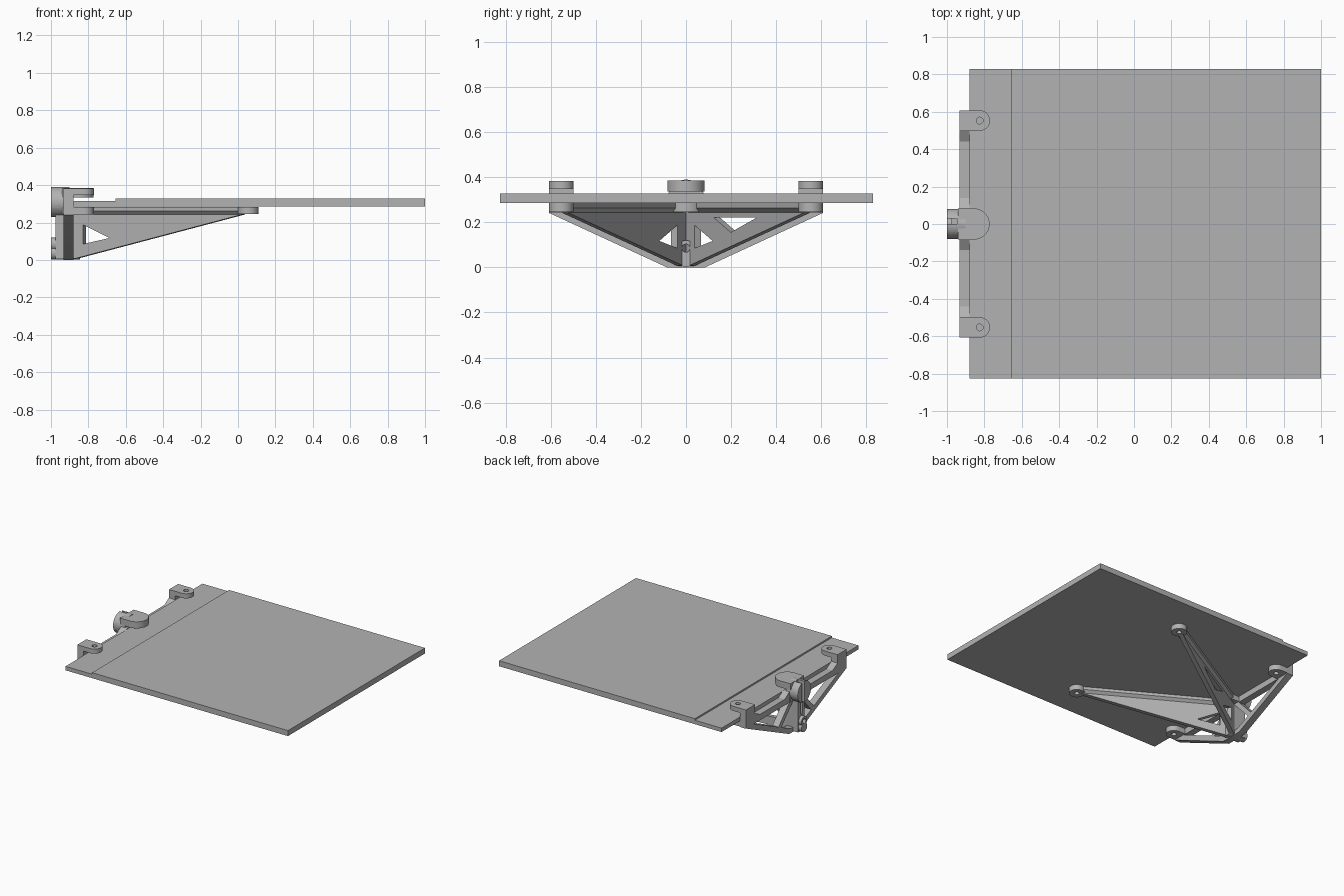
import bpy, bmesh, math
from mathutils import Vector, Matrix

if "Cube" in bpy.data.objects:
    bpy.data.objects.remove(bpy.data.objects["Cube"])

grey = bpy.data.materials.new("plain grey")
grey.use_nodes = True
COLOUR = (0.45, 0.45, 0.45, 1)
grey.diffuse_color = COLOUR
grey.node_tree.nodes["Principled BSDF"].inputs["Base Color"].default_value = COLOUR

PLANES = {
    "xy": Matrix(((1, 0, 0, 0), (0, 1, 0, 0), (0, 0, 1, 0), (0, 0, 0, 1))),
    "xz": Matrix(((1, 0, 0, 0), (0, 0, 1, 0), (0, 1, 0, 0), (0, 0, 0, 1))),
    "yz": Matrix(((0, 0, 1, 0), (1, 0, 0, 0), (0, 1, 0, 0), (0, 0, 0, 1))),
}


def prism(name, plane, points, low, high, place=None):
    """Extrude a flat outline along the third axis."""
    bm = bmesh.new()
    face = bm.faces.new([bm.verts.new((a, b, low)) for a, b in points])
    top = bmesh.ops.extrude_face_region(bm, geom=[face])["geom"]
    verts = [v for v in top if isinstance(v, bmesh.types.BMVert)]
    bmesh.ops.translate(bm, verts=verts, vec=(0, 0, high - low))
    bm.transform((place or Matrix()) @ PLANES[plane])
    bmesh.ops.recalc_face_normals(bm, faces=bm.faces)
    mesh = bpy.data.meshes.new(name)
    bm.to_mesh(mesh)
    bm.free()
    mesh.materials.append(grey)
    obj = bpy.data.objects.new(name, mesh)
    bpy.context.collection.objects.link(obj)
    return obj


def rect(a0, a1, b0, b1):
    return [(a0, b0), (a1, b0), (a1, b1), (a0, b1)]


def arc(a, b, r, start=0, end=360, n=32):
    full = end - start == 360
    steps = n if full else n + 1
    angles = [math.radians(start + (end - start) * i / n) for i in range(steps)]
    return [(a + r * math.cos(t), b + r * math.sin(t)) for t in angles]


def tab(x0, xc, y, r):
    """Outline of a tab with a rounded front end."""
    return [(x0, y - r)] + arc(xc, y, r, -90, 90, 16) + [(x0, y + r)]


def strut(p, q, w):
    p, q = Vector(p), Vector(q)
    side = (q - p).orthogonal().normalized() * w / 2
    return [tuple(v) for v in (p - side, q - side, q + side, p + side)]


def cut(obj, cutters):
    for c in cutters:
        mod = obj.modifiers.new("cut", "BOOLEAN")
        mod.operation, mod.solver, mod.object = "DIFFERENCE", "EXACT", c
    bpy.context.view_layer.update()
    depsgraph = bpy.context.evaluated_depsgraph_get()
    mesh = bpy.data.meshes.new_from_object(obj.evaluated_get(depsgraph))
    obj.modifiers.clear()
    obj.data = mesh
    for c in cutters:
        bpy.data.objects.remove(c)


# Stepped plate
prism("plate", "xz", [(-.88, .285), (1, .285), (1, .327), (-.655, .327),
                      (-.655, .315), (-.88, .315)], -.825, .828)

# Back frame: rail with raised ends and middle
half = [(.085, .32), (.14, .285), (.44, .285), (.5, .32), (.605, .32), (.605, .24)]
prism("back_rail", "yz", half + [(-y, z) for y, z in reversed(half)], -.932, -.88)

for side, label in ((1, "left"), (-1, "right")):
    def flip(pts):
        return [(side * a, b) for a, b in pts]

    # Back frame diagonals
    prism(label + "_back_diagonal", "yz",
          flip([(0, 0), (.085, 0), (.605, .24), (.51, .24), (.07, .035), (0, .035)]), -.932, -.88)
    prism(label + "_back_strut", "yz", flip(strut((.05, .25), (.21, .08), .035)), -.932, -.88)

    # Edge clips that hold the plate
    y = side * .553
    prism(label + "_clip_wall", "yz", rect(y - .055, y + .055, .24, .383), -.932, -.88)
    for part, z0, z1 in (("upper", .348, .383), ("lower", .243, .284)):
        clip = prism(f"{label}_clip_{part}_tab", "xy", tab(-.9, -.825, y, .055), z0, z1)
        cut(clip, [prism("hole", "xy", arc(-.825, y, .018), z0 - .1, z1 + .1)])

    # Support arm, a braced web with a flange along the top
    reach = math.hypot(.965, .553)
    k = reach / .965
    place = Matrix.Translation((-.91, 0, 0)) @ Matrix.Rotation(math.atan2(side * .553, .965), 4, "Z")

    def along(pts):
        return [((x + .91) * k, z) for x, z in pts]

    web = prism(label + "_arm_web", "xz",
                along([(-.89, .005), (-.86, .008), (.03, .243), (.03, .27), (-.89, .27)]),
                -.016, .016, place)
    cut(web, [prism("hole", "xz", along(pts), -.2, .2, place) for pts in (
        [(-.82, .187), (-.82, .085), (-.68, .117)],
        [(-.67, .22), (-.34, .22), (-.54, .155)])])
    prism(label + "_arm_flange", "yz",
          [(-.016, .243), (.016, .243), (.034, .262), (.034, .284), (-.034, .284), (-.034, .262)],
          .05, reach - .03, place)
    pad = prism(label + "_arm_pad", "xy", arc(.055, y, .055), .245, .284)
    cut(pad, [prism("hole", "xy", arc(.055, y, .018), .1, .4)])

# Centre tabs above and below the plate
prism("centre_upper_tab", "xy", tab(-.94, -.855, 0, .083), .335, .385)
prism("centre_lower_tab", "xy", tab(-.94, -.83, 0, .083), .245, .284)

# Centre post with two screw sockets at its foot
post = prism("centre_post", "yz", rect(-.038, .038, .005, .26), -.975, -.88)
cut(post, [prism("hole", "yz", arc(0, z, .018), -1.2, -.7) for z in (.04, .085)]
    + [prism("groove", "yz", rect(-.012, .012, .13, .22), -1.1, -.95)])
for label, z in (("lower", .037), ("upper", .085)):
    socket = prism(label + "_screw_socket", "yz", arc(0, z, .035), -1, -.845)
    cut(socket, [prism("hole", "yz", arc(0, h, .018), -1.2, -.7) for h in (.037, .085)])

# Round hinge joint with a slot, a cross groove and pin holes
joint = prism("hinge_joint", "yz", arc(0, .309, .08), -1, -.9)
cut(joint, [prism("slot", "yz", rect(0, .03, .2, .42), -1.1, -.945),
            prism("groove", "xz", arc(-1, .309, .035), -.2, .2)]
    + [prism("pin_hole", "xz", arc(-.973, z, .011, n=16), -.2, .2) for z in (.365, .253)])

# Smooth the rounded walls, keep the edges sharp
for obj in bpy.context.scene.objects:
    obj.select_set(obj.type == "MESH")
    bpy.context.view_layer.objects.active = obj
bpy.ops.object.shade_smooth_by_angle(angle=math.radians(30))
